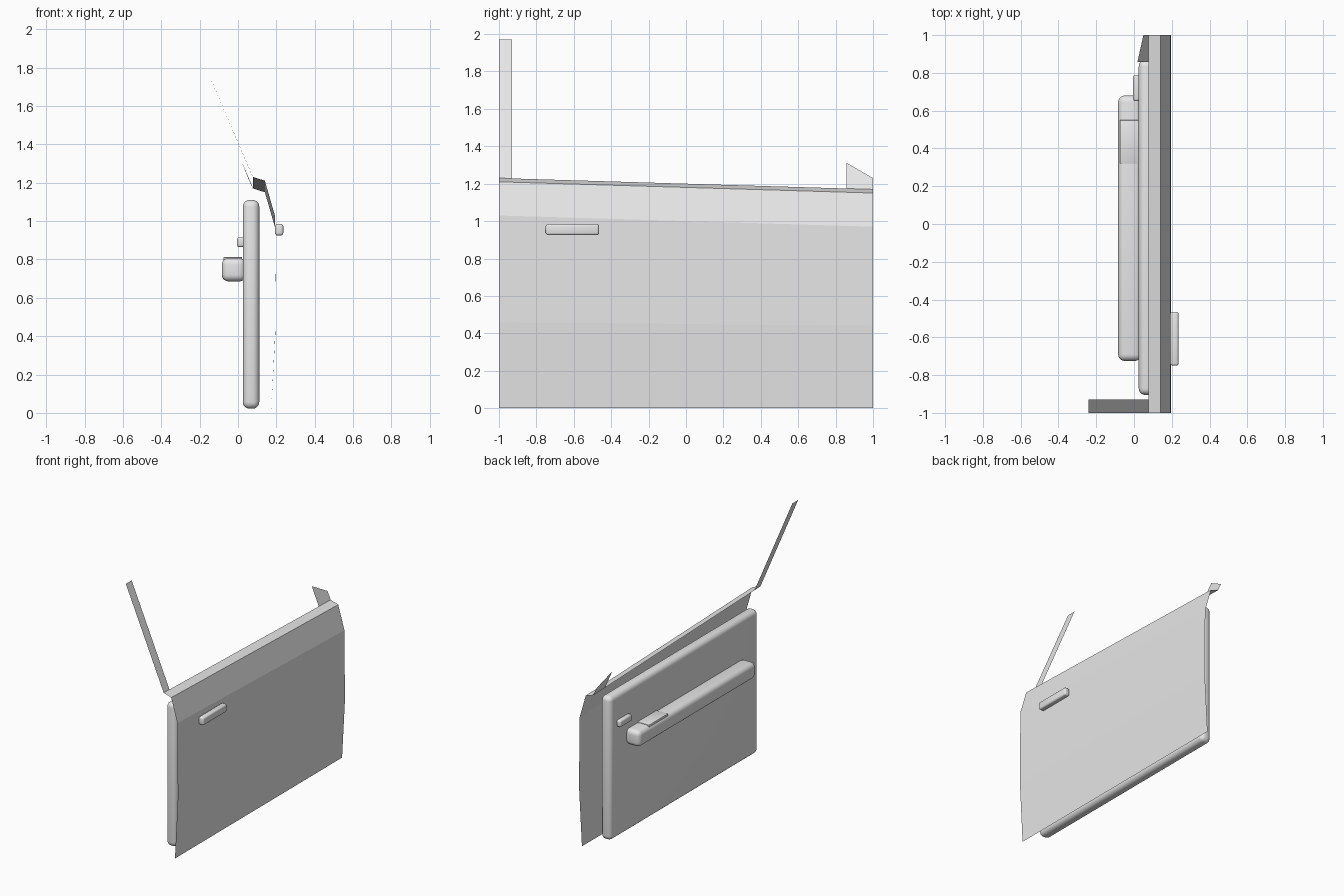
import bpy, math

if "Cube" in bpy.data.objects:
    bpy.data.objects.remove(bpy.data.objects["Cube"])

grey = bpy.data.materials.new("light grey")
grey.diffuse_color = (0.8, 0.8, 0.8, 1)
grey.use_nodes = True
grey.node_tree.nodes["Principled BSDF"].inputs["Base Color"].default_value = grey.diffuse_color


def sheet(name, verts, faces):
    me = bpy.data.meshes.new(name)
    me.from_pydata(verts, [], faces)
    me.materials.append(grey)
    ob = bpy.data.objects.new(name, me)
    bpy.context.collection.objects.link(ob)
    return ob


def rounded_box(name, x, y, z, r, segments=5):
    mid = [(a + b) / 2 for a, b in (x, y, z)]
    bpy.ops.mesh.primitive_cube_add(size=1, location=mid)
    ob = bpy.context.object
    ob.name = name
    ob.scale = [b - a for a, b in (x, y, z)]
    bpy.ops.object.transform_apply(location=False, rotation=False, scale=True)
    ob.data.materials.append(grey)
    mod = ob.modifiers.new("round", 'BEVEL')
    mod.width, mod.segments = r, segments
    bpy.ops.object.modifier_apply(modifier="round")
    bpy.ops.object.shade_smooth_by_angle(angle=math.radians(35))
    return ob


# Outer skin: (x, z at rear, z at front), swept along y
profile = [(0.172, 0, 0), (0.196, 0.46, 0.44), (0.192, 1.03, 0.97),
           (0.14, 1.21, 1.15), (0.077, 1.23, 1.17)]
verts = [(x, -1, a) for x, a, b in profile] + [(x, 1, b) for x, a, b in profile]
n = len(profile)
sheet("outer_skin", verts, [(i, i + n, i + n + 1, i + 1) for i in range(n - 1)])

# Rear window post, leaning inward
sheet("window_post",
      [(0.077, -1, 1.23), (0.077, -0.93, 1.228), (-0.24, -0.93, 1.97), (-0.24, -1, 1.97)],
      [(0, 1, 2, 3)])

# Front corner plate below the window
sheet("mirror_plate",
      [(0.077, 0.857, 1.174), (0.077, 1, 1.17), (0.05, 1, 1.23), (0.018, 0.857, 1.312)],
      [(0, 1, 2, 3)])

# Inner trim, armrest, switches and handles
rounded_box("inner_panel", (0.025, 0.111), (-0.905, 0.868), (0.022, 1.11), 0.035)
rounded_box("armrest", (-0.084, 0.04), (-0.725, 0.68), (0.685, 0.808), 0.035)
rounded_box("switch_plate", (-0.075, 0.022), (0.32, 0.55), (0.78, 0.812), 0.003, 2)
rounded_box("inner_handle", (-0.005, 0.04), (0.65, 0.79), (0.864, 0.915), 0.012, 3)
rounded_box("outer_handle", (0.193, 0.236), (-0.75, -0.465), (0.925, 0.985), 0.012, 3)
